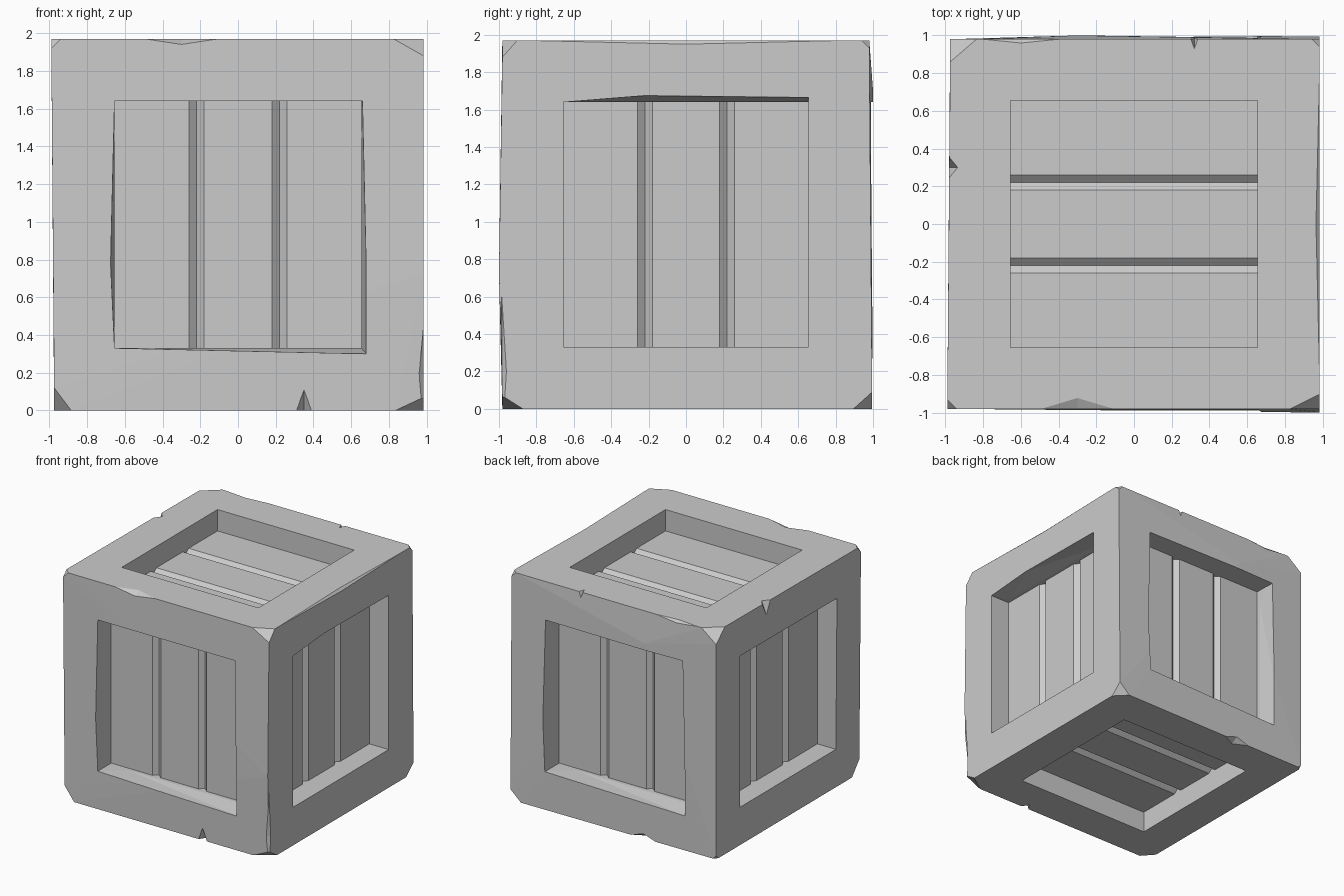
import bpy, bmesh
from mathutils import Vector as V

if "Cube" in bpy.data.objects:
    bpy.data.objects.remove(bpy.data.objects["Cube"])

X, Y, Z = V((1, 0, 0)), V((0, 1, 0)), V((0, 0, 1))
MID = V((0, 0, 0.985))


def make(name, bm):
    bmesh.ops.recalc_face_normals(bm, faces=bm.faces)
    me = bpy.data.meshes.new(name)
    bm.to_mesh(me)
    bm.free()
    ob = bpy.data.objects.new(name, me)
    bpy.context.collection.objects.link(ob)
    return ob


def hull(name, pts):
    bm = bmesh.new()
    for p in pts:
        bm.verts.new(p)
    r = bmesh.ops.convex_hull(bm, input=bm.verts)
    loose = [v for v in bm.verts if not v.link_faces]
    bmesh.ops.delete(bm, geom=loose, context='VERTS')
    bmesh.ops.dissolve_limit(bm, angle_limit=0.0005, verts=bm.verts, edges=bm.edges)
    return make(name, bm)


def cut(body, cutter):
    cutter.hide_render = True
    m = body.modifiers.new("cut", 'BOOLEAN')
    m.operation, m.solver, m.object = 'DIFFERENCE', 'EXACT', cutter
    bpy.context.view_layer.objects.active = body
    bpy.ops.object.modifier_apply(modifier=m.name)
    bpy.data.objects.remove(cutter)


# Slightly uneven block, with the size of the chip at each corner
corners = [
    ((-.99, -.98, 1.97), (.05, .05, .05)), ((.985, -.982, 1.97), (.16, .08, .09)),
    ((-.975, -.98, 0), (.09, .10, .12)), ((.985, -.982, 0), (.15, .11, .07)),
    ((-.975, .98, 1.97), (.14, .12, .11)), ((.985, .98, 1.97), (.04, .04, .04)),
    ((-.975, .98, 0), (.03, .03, .03)), ((.985, .995, 0), (.10, .10, .09)),
]
pts = [V((.985, -1, .73)), V((-.3, 1, 1.7))]
for c, legs in corners:
    c = V(c)
    sign = (1 if c.x < 0 else -1, 1 if c.y < 0 else -1, 1 if c.z < 1 else -1)
    pts += [c + a * s * l for a, s, l in zip((X, Y, Z), sign, legs)]
crate = hull("crate", pts)

# Recessed panels: three planks separated by V grooves
F, R = 0.80, 0.655
half = [(-R, 1.1), (-R, F), (-.26, F), (-.22, F - .035), (-.18, F)]
profile = half + [(-u, d) for u, d in reversed(half)]


def panel(U, W, N):
    bm = bmesh.new()
    rings = [[bm.verts.new(MID + U * u + W * w + N * d) for u, d in profile]
             for w in (-R, R)]
    bm.faces.new(rings[0])
    bm.faces.new(rings[1])
    n = len(profile)
    for i in range(n):
        j = (i + 1) % n
        bm.faces.new((rings[0][i], rings[0][j], rings[1][j], rings[1][i]))
    cut(crate, make("panel_cutter", bm))


for U, W, N in ((X, Z, -Y), (-X, Z, Y), (Y, Z, X), (-Y, Z, -X), (Y, X, Z), (Y, X, -Z)):
    panel(U, W, N)


# Worn opening rims: crooked outline at the surface, square at the planks
def rim(outline, U, N):
    base = V((0, 0, 0))
    p = [base + U * u + Z * z + N * .985 for u, z in outline]
    p += [base + U * u + Z * z + N * 1.03 for u, z in outline]
    p += [base + U * u + Z * z + N * (F + .005) for u in (-.65, .65) for z in (.335, 1.635)]
    cut(crate, hull("rim_cutter", p))


front = [(-.655, .33), (-.676, .78), (-.655, 1.64), (.66, 1.64), (.663, 1.2),
         (.68, .75), (.68, .30), (.22, .325)]
rim(front, X, -Y)
rim(front, -X, Y)
rim([(-.655, .33), (-.655, 1.64), (-.22, 1.675), (.655, 1.665), (.655, .33)], Y, X)


# Dents along the outer edges: centre, direction, half length, two faces and depths
def dent(c, along, w, n1, d1, n2, d2):
    c = V(c)
    cut(crate, hull("dent_cutter", [c - along * w, c + along * w, c - n1 * d1,
                                    c - n2 * d2, c + (n1 + n2) * .1]))


dent((-.3, -.983, 1.97), X, .2, -Y, .06, Z, .03)
dent((.35, -.983, 0), X, .04, -Y, .06, -Z, .11)
dent((.32, .985, 1.97), X, .02, Y, .055, Z, .05)
dent((-.28, .985, 0), X, .12, Y, .06, -Z, .04)
dent((-.98, .3, 1.97), Y, .055, -X, .045, Z, .11)
dent((.985, 0, 1.97), Y, .85, X, .02, Z, .02)
dent((.985, -.985, .2), Z, .4, X, .025, -Y, .025)
dent((-.6, .99, 1.97), X, .3, Y, .03, Z, .03)
